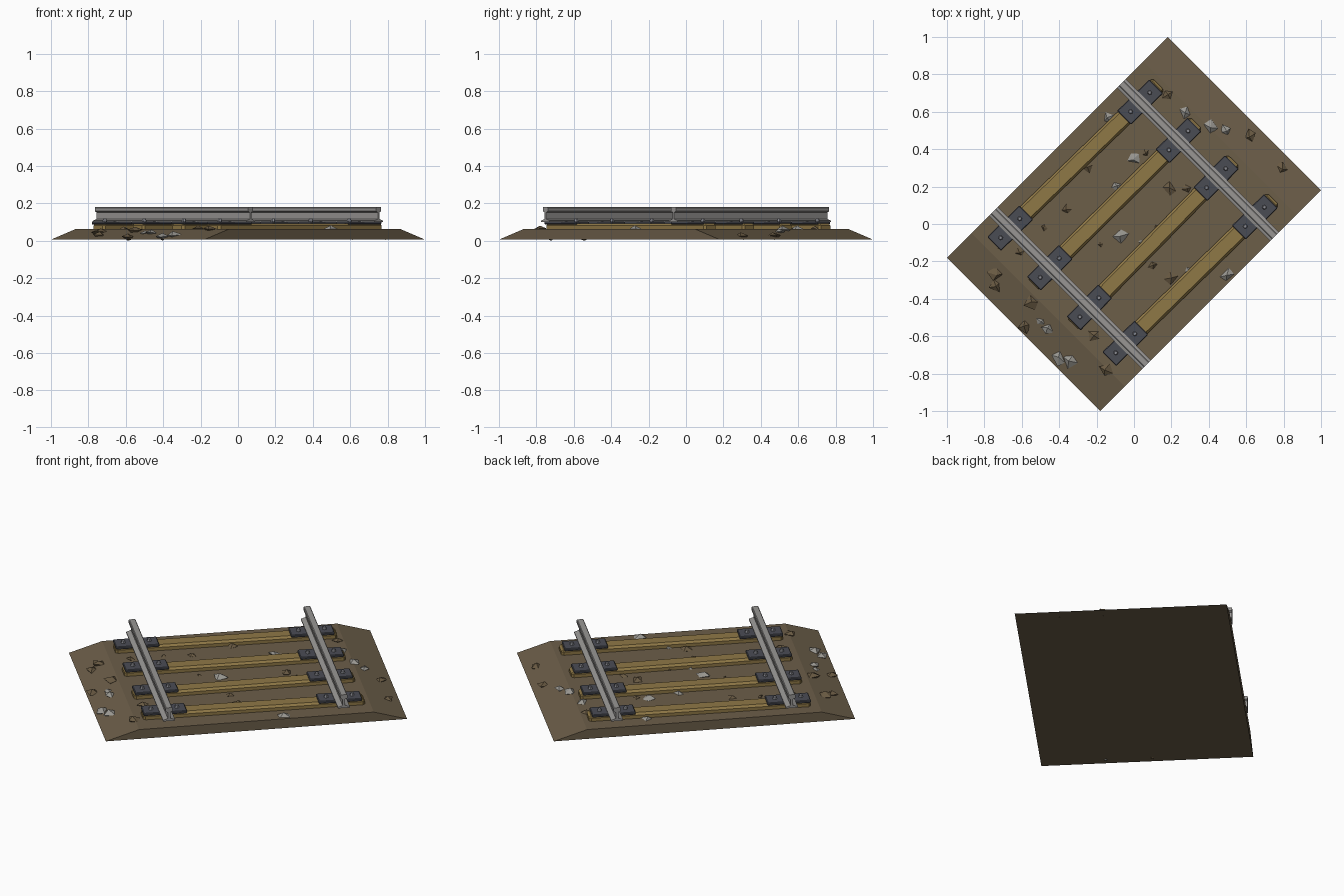
import bpy, bmesh, math, random
from mathutils import Matrix, Vector

if "Cube" in bpy.data.objects:
    bpy.data.objects.remove(bpy.data.objects["Cube"])

random.seed(4)
TURN = Matrix.Rotation(math.radians(45), 4, 'Z')   # the track runs diagonally


def material(name, rgb):
    m = bpy.data.materials.new(name)
    m.diffuse_color = [(c / 255 / 12.92) if c < 11 else ((c / 255 + 0.055) / 1.055) ** 2.4 for c in rgb] + [1]
    m.use_nodes = True
    m.node_tree.nodes["Principled BSDF"].inputs["Base Color"].default_value = m.diffuse_color
    return m


EARTH = material("earth_brown", (108, 94, 73))
WOOD = material("timber_ochre", (143, 120, 70))
STEEL = material("rail_grey", (152, 150, 148))
IRON = material("plate_dark_grey", (74, 76, 84))
BOLT = material("bolt_grey", (140, 141, 148))
STONE = material("stone_grey", (152, 150, 144))
CLAY = material("stone_brown", (104, 89, 66))


def finish(name, bm, mat, matrix=TURN):
    bmesh.ops.recalc_face_normals(bm, faces=bm.faces)
    me = bpy.data.meshes.new(name)
    bm.to_mesh(me)
    bm.free()
    me.materials.append(mat)
    ob = bpy.data.objects.new(name, me)
    ob.matrix_world = matrix
    bpy.context.collection.objects.link(ob)
    return ob


def extrude(name, profile, half, mat, shift=0):
    """Profile in (across, height), swept along the track from -half to half."""
    bm = bmesh.new()
    face = bm.faces.new([bm.verts.new((x + shift, -half, z)) for x, z in profile])
    new = bmesh.ops.extrude_face_region(bm, geom=[face])["geom"]
    bmesh.ops.translate(bm, vec=(0, 2 * half, 0), verts=[g for g in new if isinstance(g, bmesh.types.BMVert)])
    return finish(name, bm, mat)


def block(name, centre, size, mat, chamfer, spin=0):
    bm = bmesh.new()
    bmesh.ops.create_cube(bm, size=1, matrix=Matrix.Diagonal((*size, 1)))
    bmesh.ops.bevel(bm, geom=bm.edges[:], offset=chamfer, segments=1, affect='EDGES')
    return finish(name, bm, mat, TURN @ Matrix.Translation(centre) @ Matrix.Rotation(spin, 4, 'Z'))


# Ballast bed: sloping shoulders, upright cut ends
extrude("ballast_bed", [(-0.834, 0.006), (0.834, 0.006), (0.65, 0.062), (-0.65, 0.062)], 0.58, EARTH)

# Rails: foot, web and head in one mirrored outline
half_rail = [(0.033, 0.100), (0.033, 0.107), (0.007, 0.116), (0.007, 0.152),
             (0.019, 0.158), (0.019, 0.176), (0.015, 0.180)]
rail = half_rail + [(-x, z) for x, z in reversed(half_rail)]
for side, label in ((-1, "left"), (1, "right")):
    extrude(label + "_rail", rail, 0.58, STEEL, side * 0.484)

# Sleepers with a plate and two bolts under each rail
for i, (v, u, spin) in enumerate([(0.445, 0.008, -0.015), (0.15, 0.004, -0.005),
                                  (-0.142, 0.004, 0.01), (-0.424, 0.008, -0.012)]):
    block(f"sleeper_{i}", (u, v, 0.07), (1.225, 0.092, 0.046), WOOD, 0.012, spin)
    for side in (-1, 1):
        x = side * 0.484
        y = v + spin * x
        block(f"rail_plate_{i}_{side}", (x, y, 0.095), (0.24, 0.105, 0.016), IRON, 0.004, spin)
        for k in (-1, 1):
            bm = bmesh.new()
            bmesh.ops.create_cone(bm, cap_ends=True, segments=6, radius1=0.013, radius2=0.009, depth=0.016)
            finish(f"bolt_{i}_{side}_{k}", bm, BOLT, TURN @ Matrix.Translation((x + k * 0.072, y, 0.11)))


# Loose stones: jittered octahedra half sunk into the bed
def stone(name, x, y, r, mat):
    u = abs(x + y) / math.sqrt(2)
    ground = 0.062 if u < 0.65 else 0.062 - (u - 0.65) / 0.184 * 0.056
    bm = bmesh.new()
    ring = []
    for k in range(4):
        a = k * math.pi / 2 + random.uniform(-0.3, 0.3)
        d = r * random.uniform(0.85, 1.15)
        ring.append(bm.verts.new((d * math.cos(a), d * math.sin(a), random.uniform(-0.1, 0.2) * r)))
    for h in (0.55, -0.6):
        tip = bm.verts.new((random.uniform(-0.2, 0.2) * r, random.uniform(-0.2, 0.2) * r,
                            max(h * r, -ground)))
        for k in range(4):
            bm.faces.new((ring[k], ring[(k + 1) % 4], tip))
    spot = Matrix.Translation((x, y, ground)) @ Matrix.Rotation(random.uniform(0, 1.5), 4, 'Z')
    finish(name, bm, mat, spot)


grey = [(.27, .60, .035), (.41, .52, .038), (.49, .50, .032), (-.09, .20, .03), (0, .35, .036),
        (-.07, -.07, .045), (.04, -.10, .02), (.50, -.27, .038), (-.40, -.72, .04), (-.34, -.73, .04),
        (-.46, -.56, .035), (-.50, -.52, .025), (-.14, .57, .03), (-.02, -.24, .025), (.29, -.25, .022)]
brown = [(.62, .47, .035), (.79, .30, .035), (.19, .19, .036), (.28, .19, .025), (-.74, -.27, .042),
         (-.74, -.33, .035), (-.55, -.42, .042), (-.58, -.55, .04), (-.22, -.60, .035), (-.15, -.78, .038),
         (.20, -.29, .035), (.06, .38, .02), (-.25, .30, .03), (-.36, .08, .025), (-.48, -.02, .02),
         (-.61, -.15, .025), (.18, .69, .03), (.13, -.03, .03), (-.18, -.11, .015), (.10, -.22, .025)]
for label, spots, mat in (("grey_stone", grey, STONE), ("brown_stone", brown, CLAY)):
    for i, (x, y, r) in enumerate(spots):
        stone(f"{label}_{i}", x, y, r, mat)
